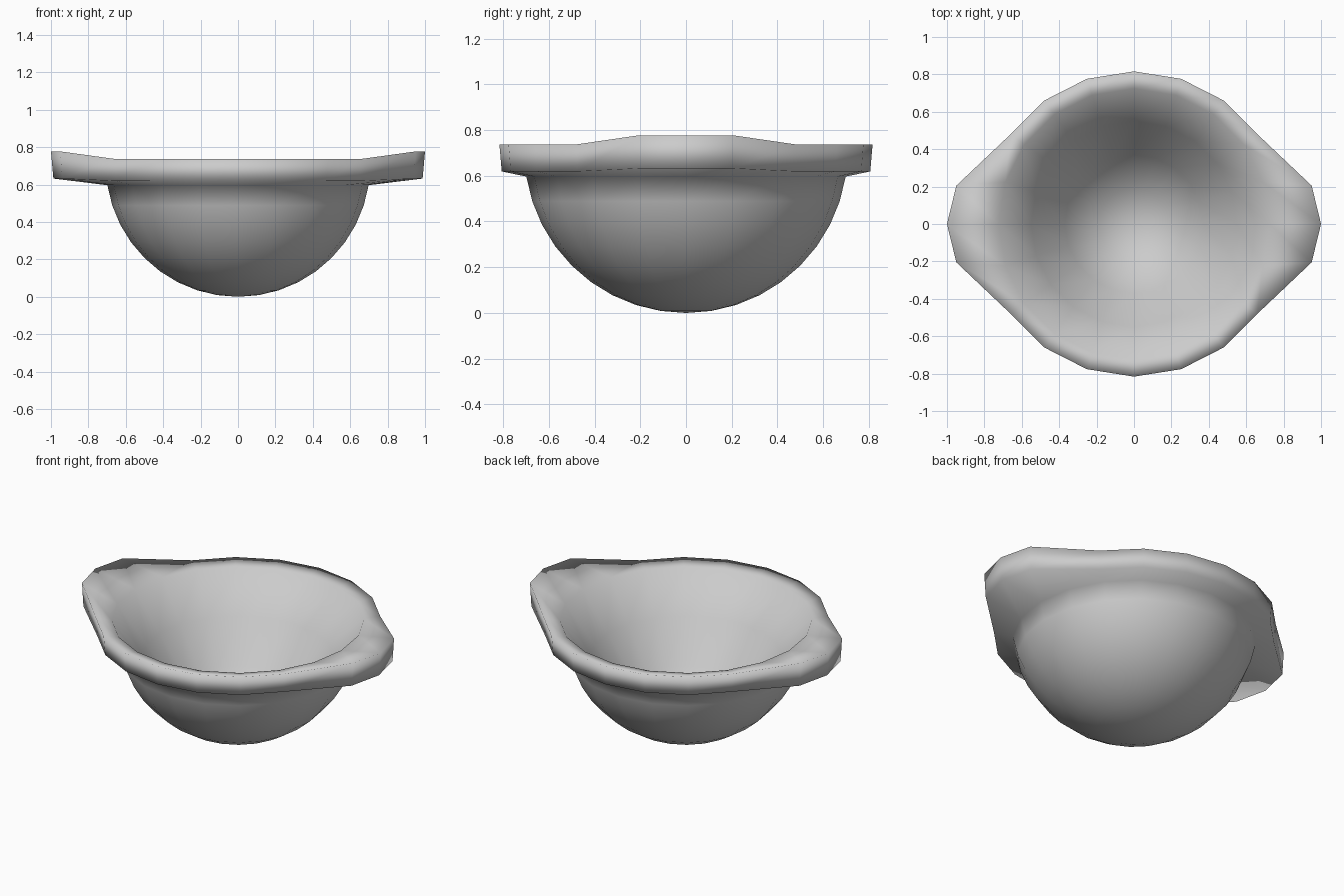
import bpy, bmesh
from math import sin, cos, radians

if "Cube" in bpy.data.objects:
    bpy.data.objects.remove(bpy.data.objects["Cube"])

N = 20                # sides around the bowl
R, ZC = 0.707, 0.71   # bowl radius and height of its equator


def ring(bm, pts):
    return [bm.verts.new(p) for p in pts]


def circle(r, z):
    return [(r * cos(radians(18 * i)), r * sin(radians(18 * i)), z) for i in range(N)]


def rim(tip, side, r, z_lip, z):
    """Round rim outline pulled out into a raised lip on the left and right."""
    pts = []
    for x, y, _ in circle(r, z):
        s = 1 if x > 0 else -1
        if abs(y) < 0.01:
            pts.append((s * tip, 0, z_lip))
        elif abs(y) < 0.3:
            pts.append((s * side, 0.205 if y > 0 else -0.205, z_lip))
        else:
            pts.append((x, y, z))
    return pts


def join(bm, a, b):
    for i in range(N):
        j = (i + 1) % N
        bm.faces.new((a[i], a[j], b[j], b[i]))


bm = bmesh.new()
rings = []

# outer bowl, from the bottom up to the underside of the rim
for a in range(81, 0, -9):
    rings.append(ring(bm, circle(R * cos(radians(a)), ZC - R * sin(radians(a)))))

# flared rim with two lips
rings.append(ring(bm, rim(0.987, 0.94, 0.806, 0.635, 0.622)))
rings.append(ring(bm, rim(1.0, 0.95, 0.816, 0.78, 0.74)))

# funnel-shaped inside with a small flat bottom
for r, z in ((0.724, 0.723), (0.55, 0.49), (0.37, 0.26), (0.19, 0.045)):
    rings.append(ring(bm, circle(r, z)))

for a, b in zip(rings, rings[1:]):
    join(bm, a, b)

# close the outer and inner bottoms
for loop, z in ((rings[0], ZC - R), (rings[-1], 0.03)):
    c = bm.verts.new((0, 0, z))
    for i in range(N):
        bm.faces.new((loop[i], loop[(i + 1) % N], c))

bmesh.ops.translate(bm, verts=bm.verts, vec=(0, 0, R - ZC))
bmesh.ops.recalc_face_normals(bm, faces=bm.faces)
for f in bm.faces:
    f.smooth = True

mesh = bpy.data.meshes.new("bowl")
bm.to_mesh(mesh)
bm.free()
bowl = bpy.data.objects.new("bowl", mesh)
bpy.context.collection.objects.link(bowl)
